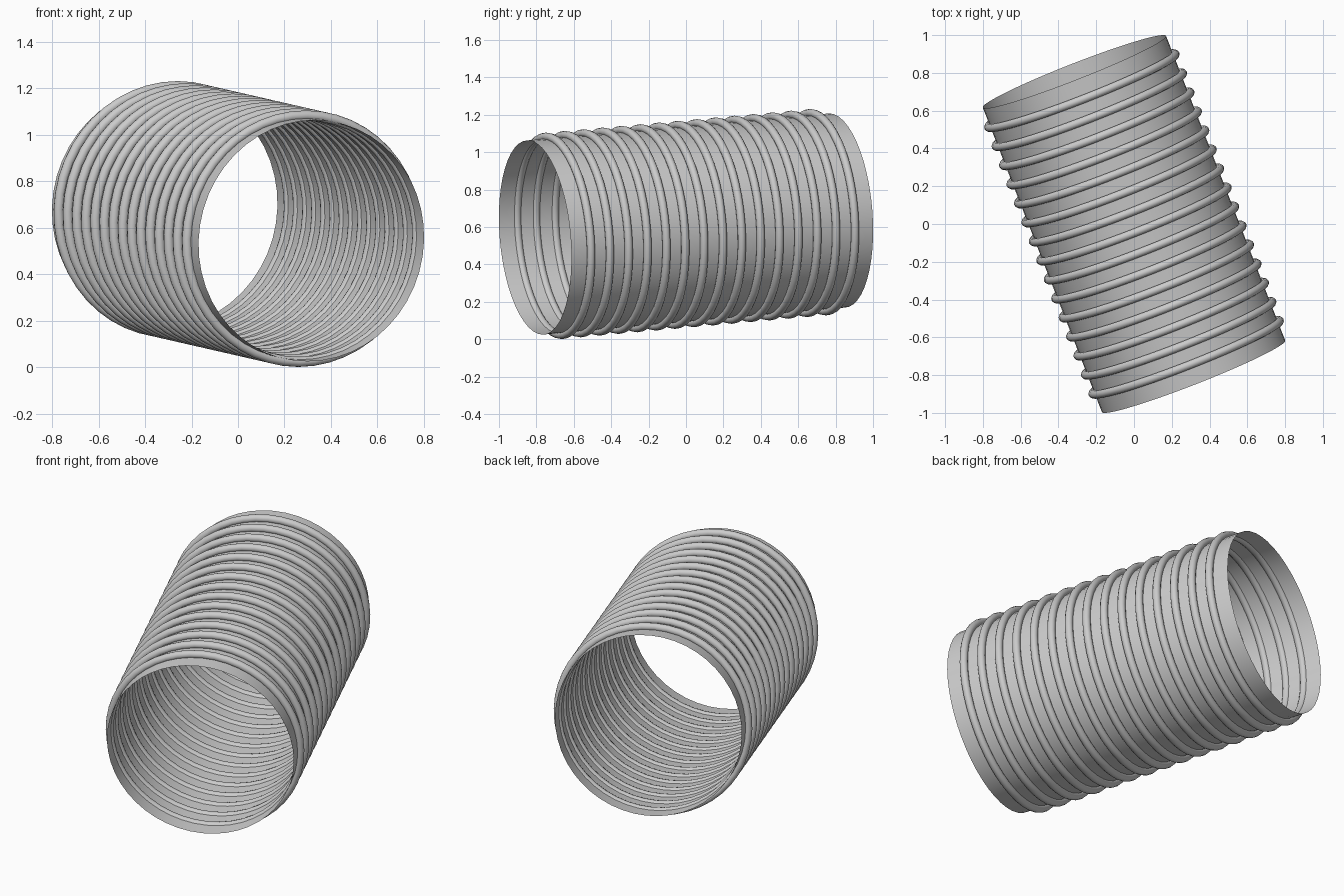
import bpy, bmesh, math
from mathutils import Vector, Matrix

if "Cube" in bpy.data.objects:
    bpy.data.objects.remove(bpy.data.objects["Cube"])

AXIS = Vector((-0.363, 0.928, 0.083)).normalized()
CENTRE = Vector((0, 0, 0.616))
R, HALF, SEG = 0.521, 0.869, 48
RIBS, RIB_R, RIB_OUT = 15, 0.022, 0.011
PLACE = Matrix.Translation(CENTRE) @ AXIS.to_track_quat('Z', 'Y').to_matrix().to_4x4()


def finish(obj):
    obj.data.transform(PLACE)
    bpy.ops.object.select_all(action='DESELECT')
    obj.select_set(True)
    bpy.context.view_layer.objects.active = obj
    bpy.ops.object.shade_smooth_by_angle(angle=math.radians(40))


# thin open-ended pipe wall
bpy.ops.mesh.primitive_cylinder_add(vertices=SEG, radius=R, depth=2 * HALF,
                                    end_fill_type='NOTHING')
wall = bpy.context.object
wall.name = "pipe_wall"
finish(wall)

# evenly spaced round ribs sunk slightly into the wall
pitch = 2 * HALF / (RIBS + 1)
for i in range(RIBS):
    bpy.ops.mesh.primitive_torus_add(major_segments=SEG, minor_segments=12,
                                     major_radius=R + RIB_OUT, minor_radius=RIB_R)
    rib = bpy.context.object
    rib.name = f"rib_{i + 1}"
    rib.data.transform(Matrix.Translation((0, 0, -HALF + pitch * (i + 1))))
    finish(rib)
